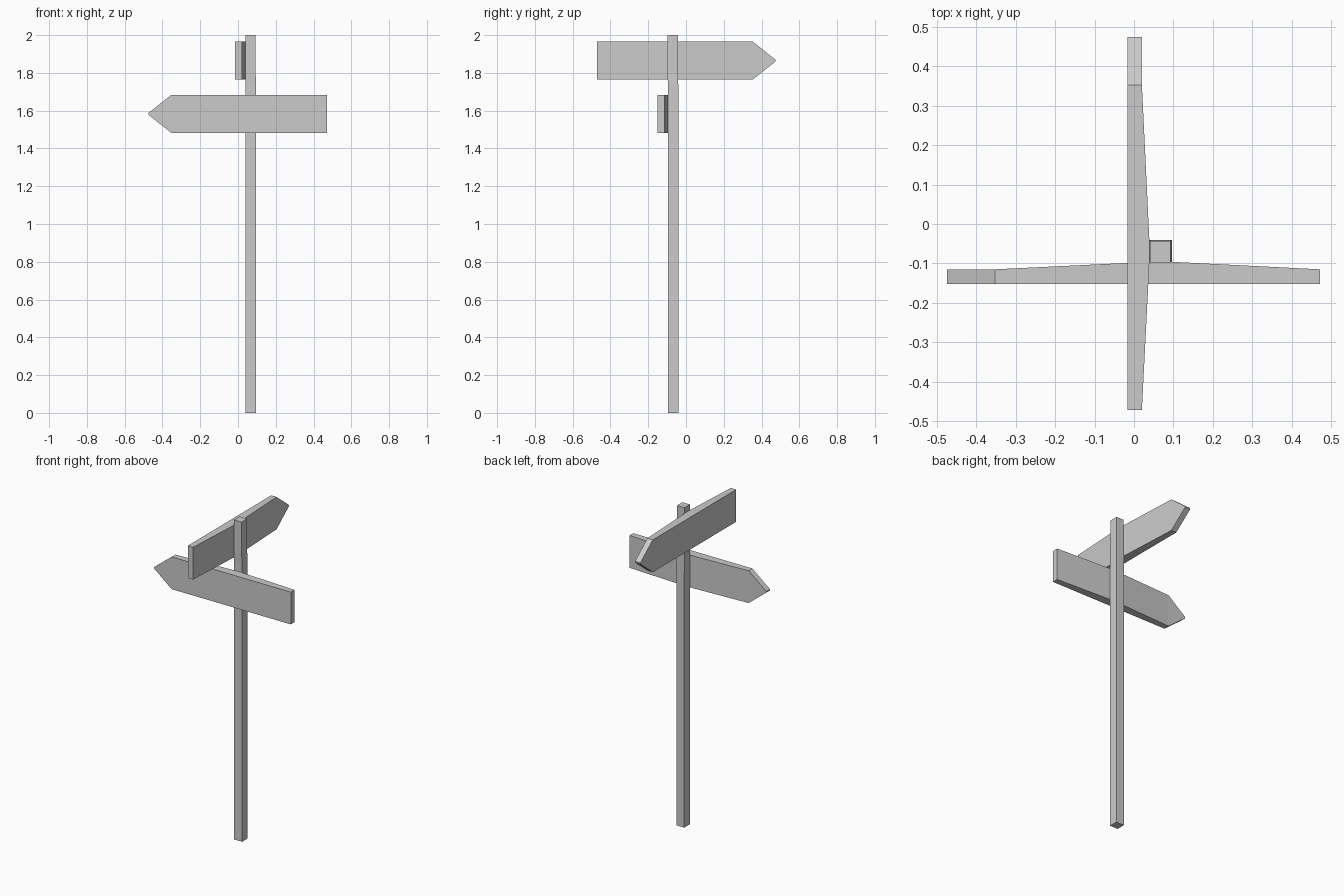
import bpy, bmesh
from mathutils import Matrix

if "Cube" in bpy.data.objects:
    bpy.data.objects.remove(bpy.data.objects["Cube"])


def finish(bm, name):
    bmesh.ops.recalc_face_normals(bm, faces=bm.faces)
    mesh = bpy.data.meshes.new(name)
    bm.to_mesh(mesh)
    bm.free()
    ob = bpy.data.objects.new(name, mesh)
    bpy.context.collection.objects.link(ob)
    return ob


def loft(rings, name, matrix=Matrix()):
    """Skin a series of four-point rings and cap both ends."""
    bm = bmesh.new()
    loops = [[bm.verts.new(matrix @ Matrix.Translation(p).translation) for p in r]
             for r in rings]
    for a, b in zip(loops, loops[1:]):
        for i in range(4):
            j = (i + 1) % 4
            if (a[i].co - a[j].co).length > 1e-6:
                bm.faces.new((a[i], a[j], b[j], b[i]))
    bm.faces.new(loops[0])
    bm.faces.new(loops[-1])
    bmesh.ops.remove_doubles(bm, verts=bm.verts, dist=1e-5)
    bmesh.ops.dissolve_degenerate(bm, edges=bm.edges, dist=1e-5)
    return finish(bm, name)


# Square post, with slight hewn irregularity near the boards
post = []
for z, x0, x1, y0, y1 in [(0, .041, .096, -.096, -.041),
                          (1.58, .041, .096, -.096, -.041),
                          (1.74, .039, .096, -.096, -.041),
                          (1.80, .041, .093, -.098, -.043),
                          (2.0, .041, .093, -.098, -.043)]:
    post.append([(x0, y0, z), (x1, y0, z), (x1, y1, z), (x0, y1, z)])
loft(post, "post")


def board(name, near, far, length_to_world):
    """Pointed board: flat face outward, back thickest where it meets the post."""
    outer, thin, thick = 0.0, 0.037, 0.056
    stations = [(-.472, thin, .101), (near, thick, .101), (far, thick, .101),
                (.353, thin, .101), (.475, thin, .004)]
    rings = [[(u, outer, -h), (u, d, -h), (u, d, h), (u, outer, h)]
             for u, d, h in stations]
    return loft(rings, name, length_to_world)


# Upper board points to +y, its thick back faces +x
upper = Matrix(((0, 1, 0, -.017), (1, 0, 0, 0), (0, 0, 1, 1.865), (0, 0, 0, 1)))
board("upper_board", -.097, -.041, upper)

# Lower board points to -x, its thick back faces +y
lower = Matrix(((-1, 0, 0, 0), (0, 1, 0, -.152), (0, 0, 1, 1.583), (0, 0, 0, 1)))
board("lower_board", -.096, -.041, lower)
